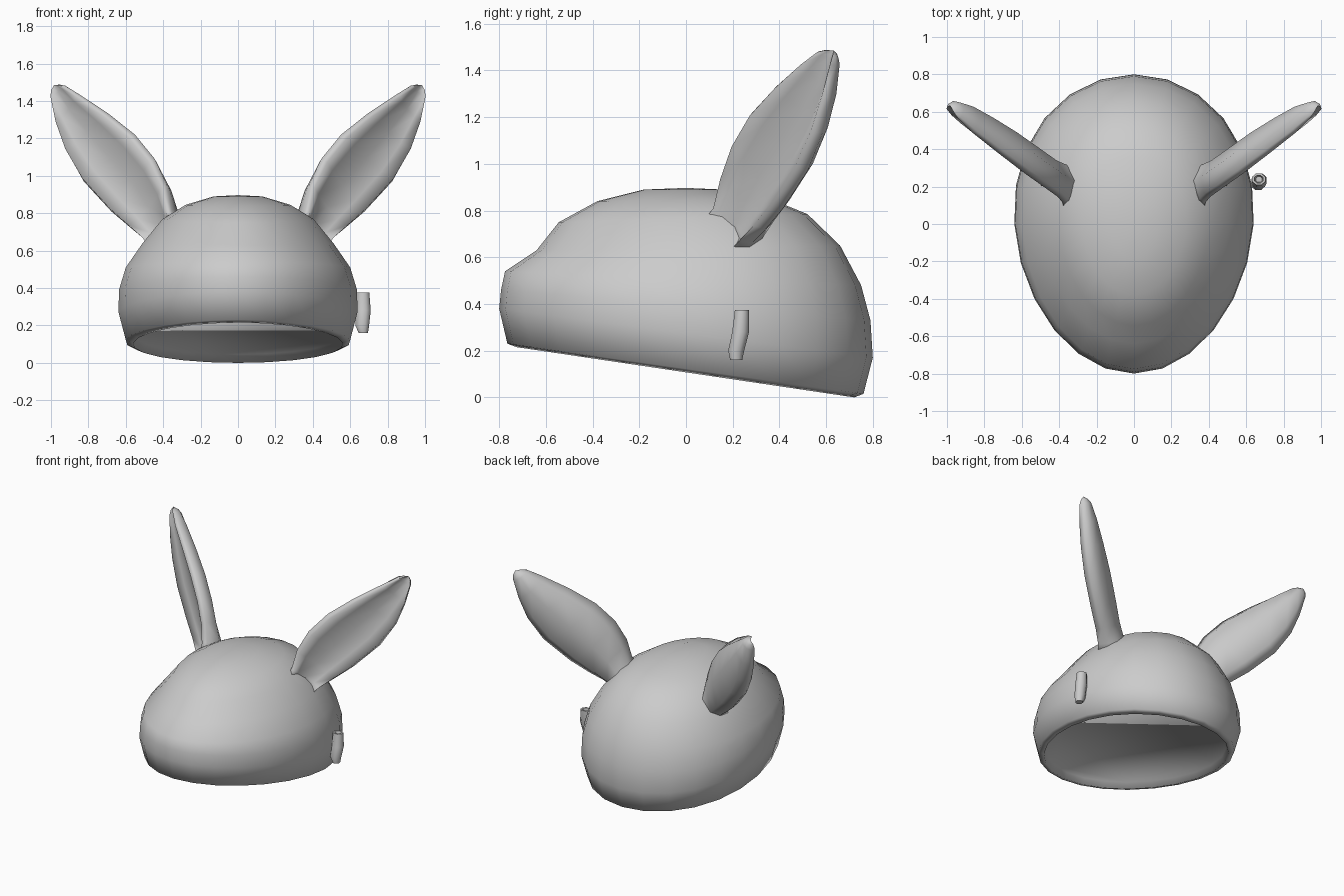
import bpy, bmesh, math
from mathutils import Vector

cube = bpy.data.objects.get("Cube")
if cube:
    bpy.data.objects.remove(cube, do_unlink=True)

grey = bpy.data.materials.new("plain grey")
grey.use_nodes = True
grey.diffuse_color = (0.6, 0.6, 0.6, 1)
grey.node_tree.nodes["Principled BSDF"].inputs["Base Color"].default_value = (0.6, 0.6, 0.6, 1)


def loft(name, rings, end=None, angle=60):
    """Skin closed rings of points; the first is capped flat, the last closes to a point or a cap."""
    bm = bmesh.new()
    loops = [[bm.verts.new(p) for p in ring] for ring in rings]
    n = len(loops[0])
    for a, b in zip(loops, loops[1:]):
        for i in range(n):
            j = (i + 1) % n
            bm.faces.new((a[i], a[j], b[j], b[i]))
    bm.faces.new(loops[0])
    if end is None:
        bm.faces.new(loops[-1])
    else:
        tip = bm.verts.new(end)
        for i in range(n):
            bm.faces.new((loops[-1][i], loops[-1][(i + 1) % n], tip))
    bmesh.ops.recalc_face_normals(bm, faces=bm.faces)
    mesh = bpy.data.meshes.new(name)
    bm.to_mesh(mesh)
    bm.free()
    mesh.materials.append(grey)
    obj = bpy.data.objects.new(name, mesh)
    bpy.context.collection.objects.link(obj)
    bpy.ops.object.select_all(action="DESELECT")
    obj.select_set(True)
    bpy.context.view_layer.objects.active = obj
    bpy.ops.object.shade_smooth_by_angle(angle=math.radians(angle))
    return obj


# Head: tilted egg-shaped rings (front y, front z, back y, back z, half width)
def egg_ring(yf, zf, yb, zb, w, inset=0.0, lift=0.0, sides=24):
    pts = []
    for i in range(sides):
        a = 2 * math.pi * i / sides
        c = math.cos(a)
        y = (yf + yb) / 2 + ((yb - yf) / 2 - inset) * c
        x = (w - inset) * math.sin(a) * (1 + 0.08 * c)
        z = zf + (zb - zf) * (1 + c) / 2 + lift
        pts.append((x, y, z))
    return pts


shell = [
    (-0.765, 0.23, 0.760, 0.015, 0.600),
    (-0.800, 0.38, 0.800, 0.17, 0.640),
    (-0.792, 0.46, 0.790, 0.33, 0.635),
    (-0.775, 0.54, 0.750, 0.48, 0.600),
    (-0.640, 0.63, 0.660, 0.65, 0.510),
    (-0.545, 0.75, 0.520, 0.785, 0.405),
    (-0.380, 0.84, 0.360, 0.85, 0.280),
    (-0.180, 0.89, 0.160, 0.89, 0.130),
]
# Shallow recess under the head, framed by a rounded lip
recess = egg_ring(*shell[0], inset=0.055, lift=0.03)
lip = egg_ring(*shell[0], inset=0.04, lift=-0.015)
loft("head", [recess, lip] + [egg_ring(*r) for r in shell], (0, 0, 0.897), 120)

# Cupped ears: stations (inner edge s, z, outer edge s, z, thickness) in an upright slanted plane
origin = Vector((0.40, 0.22, 0))
along = Vector((0.816, 0.578, 0))
facing = Vector((0.578, -0.816, 0))
stations = [
    (-0.12, 0.76, 0.04, 0.60, 1.6),
    (-0.085, 0.82, 0.11, 0.66, 1.15),
    (-0.05, 0.95, 0.21, 0.72, 1.0),
    (0.03, 1.09, 0.34, 0.81, 1.0),
    (0.16, 1.22, 0.52, 0.97, 1.0),
    (0.34, 1.335, 0.63, 1.13, 0.9),
    (0.53, 1.435, 0.69, 1.28, 0.75),
    (0.63, 1.482, 0.728, 1.42, 0.5),
    (0.67, 1.488, 0.728, 1.455, 0.3),
]
section = [(-1, 0.035), (-0.88, 0.065), (-0.55, 0.04), (0, 0.015), (0.55, 0.02),
           (0.86, 0.05), (1, 0.0), (0.75, -0.06), (0, -0.09), (-0.75, -0.05)]


def ear_ring(si, zi, so, zo, k):
    pts = []
    for u, t in section:
        f = (u + 1) / 2
        p = origin + along * (si + (so - si) * f) + facing * t * k
        p.z = zi + (zo - zi) * f
        pts.append(p)
    return pts


ear_rings = [ear_ring(*s) for s in stations]
ear_tip = origin + along * 0.715 + Vector((0, 0, 1.485))
for name, side in (("left_ear", 1), ("right_ear", -1)):
    def flip(p):
        return (p.x * side, p.y, p.z)
    loft(name, [[flip(p) for p in r] for r in ear_rings], flip(ear_tip), 100)


# Small hollow side peg: (x, y, z, x radius, y radius), starting inside its recess
def peg_ring(x, y, z, rx, ry):
    return [(x + rx * math.cos(math.pi * (i + 0.5) / 4),
             y + ry * math.sin(math.pi * (i + 0.5) / 4), z) for i in range(8)]


peg = [
    (0.668, 0.238, 0.34, 0.018, 0.016),
    (0.667, 0.24, 0.375, 0.026, 0.022),
    (0.667, 0.24, 0.375, 0.038, 0.033),
    (0.670, 0.234, 0.28, 0.043, 0.039),
    (0.664, 0.215, 0.20, 0.040, 0.037),
    (0.670, 0.215, 0.16, 0.027, 0.028),
]
loft("side_peg", [peg_ring(*p) for p in peg], None, 50)
